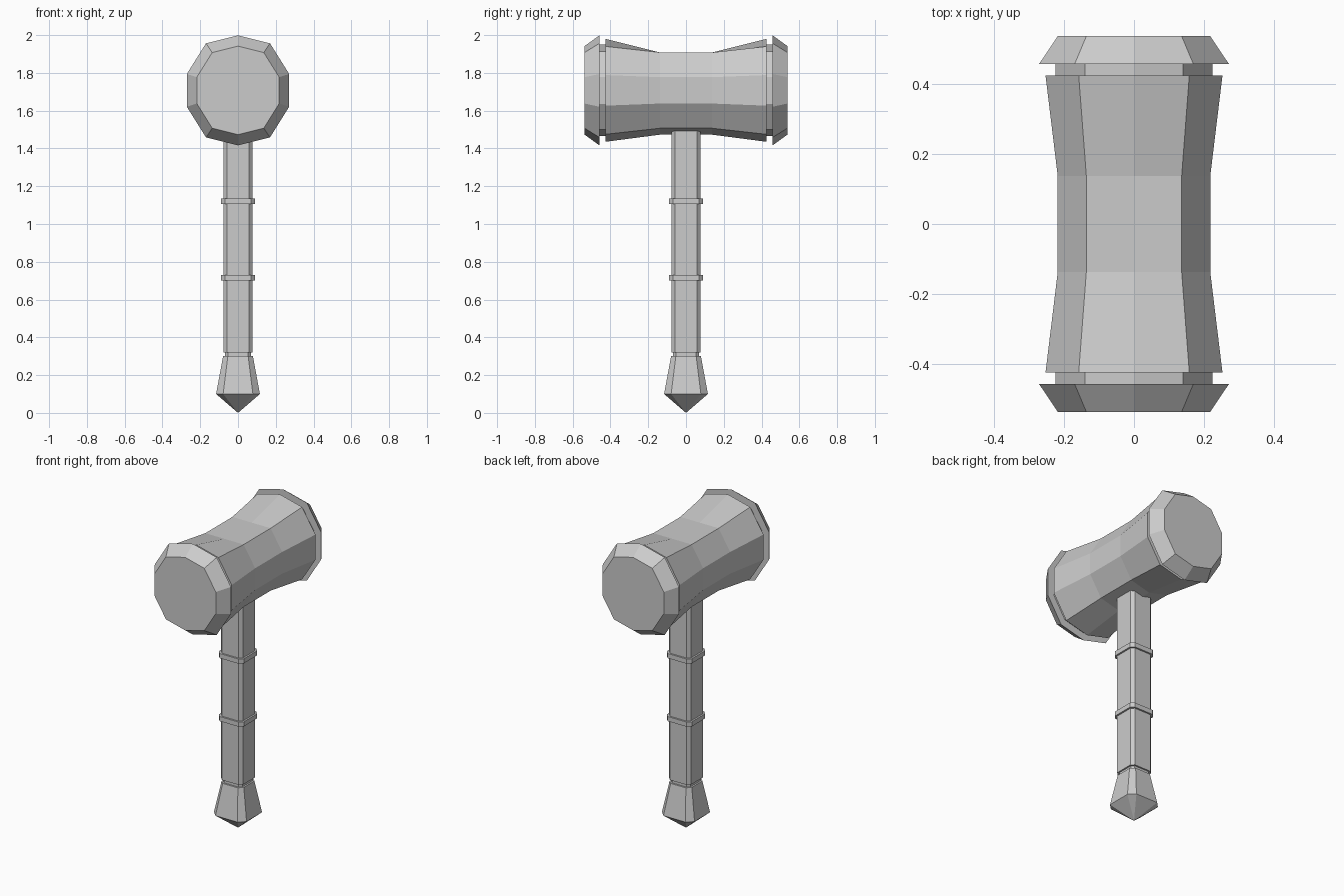
import bpy, bmesh

if "Cube" in bpy.data.objects:
    bpy.data.objects.remove(bpy.data.objects["Cube"])

HEAD_Z = 1.7075


def loft(name, rings):
    """Bridge consecutive closed rings of points; a one-point ring makes a tip."""
    bm = bmesh.new()
    loops = [[bm.verts.new(p) for p in ring] for ring in rings]
    for a, b in zip(loops, loops[1:]):
        n = max(len(a), len(b))
        for i in range(n):
            j = (i + 1) % n
            if len(a) == 1:
                bm.faces.new((a[0], b[j], b[i]))
            elif len(b) == 1:
                bm.faces.new((a[i], a[j], b[0]))
            else:
                bm.faces.new((a[i], a[j], b[j], b[i]))
    for end in (loops[0], loops[-1]):
        if len(end) > 2:
            bm.faces.new(end)
    bmesh.ops.recalc_face_normals(bm, faces=bm.faces)
    mesh = bpy.data.meshes.new(name)
    bm.to_mesh(mesh)
    bm.free()
    obj = bpy.data.objects.new(name, mesh)
    bpy.context.collection.objects.link(obj)
    return obj


def head_ring(y, half_width, flat_top=False):
    """Ten-sided section across the head, with corners at top and bottom."""
    s = half_width / 0.272
    right = [(0.17, 0.25), (0.272, 0.087), (0.272, -0.087), (0.17, -0.25)]
    top = 0.25 if flat_top else 0.2925
    pts = [(0, top)] + right + [(0, -0.2925)] + [(-x, z) for x, z in reversed(right)]
    return [(x * s, y, HEAD_Z + z * s) for x, z in pts]


def grip_ring(z, r, w=0.76):
    """Square with cut corners across the handle; w is the flat's share of the width."""
    f = r * w
    return [(r, -f, z), (r, f, z), (f, r, z), (-f, r, z),
            (-r, f, z), (-r, -f, z), (-f, -r, z), (f, -r, z)]


# Waisted head
loft("head_body", [head_ring(-0.425, 0.253), head_ring(-0.137, 0.218, True),
                   head_ring(0.137, 0.218, True), head_ring(0.425, 0.253)])

# Collars and bevelled striking faces at both ends
for side, label in ((-1, "front"), (1, "back")):
    loft(label + "_collar", [head_ring(side * 0.42, 0.225), head_ring(side * 0.465, 0.225)])
    loft(label + "_striking_face", [head_ring(side * 0.458, 0.271),
                                    head_ring(side * 0.537, 0.218)])

# Handle shaft and its bands
loft("handle_shaft", [grip_ring(0.32, 0.078), grip_ring(1.55, 0.078)])
loft("handle_neck", [grip_ring(0.29, 0.068), grip_ring(0.33, 0.068)])
for label, z in (("lower", 0.715), ("upper", 1.12)):
    loft(label + "_band", [grip_ring(z - 0.015, 0.089), grip_ring(z + 0.015, 0.089)])

# Flared pommel with pointed tip
loft("pommel", [[(0, 0, 0)], grip_ring(0.1, 0.116, 0.68), grip_ring(0.3, 0.079, 0.68)])
